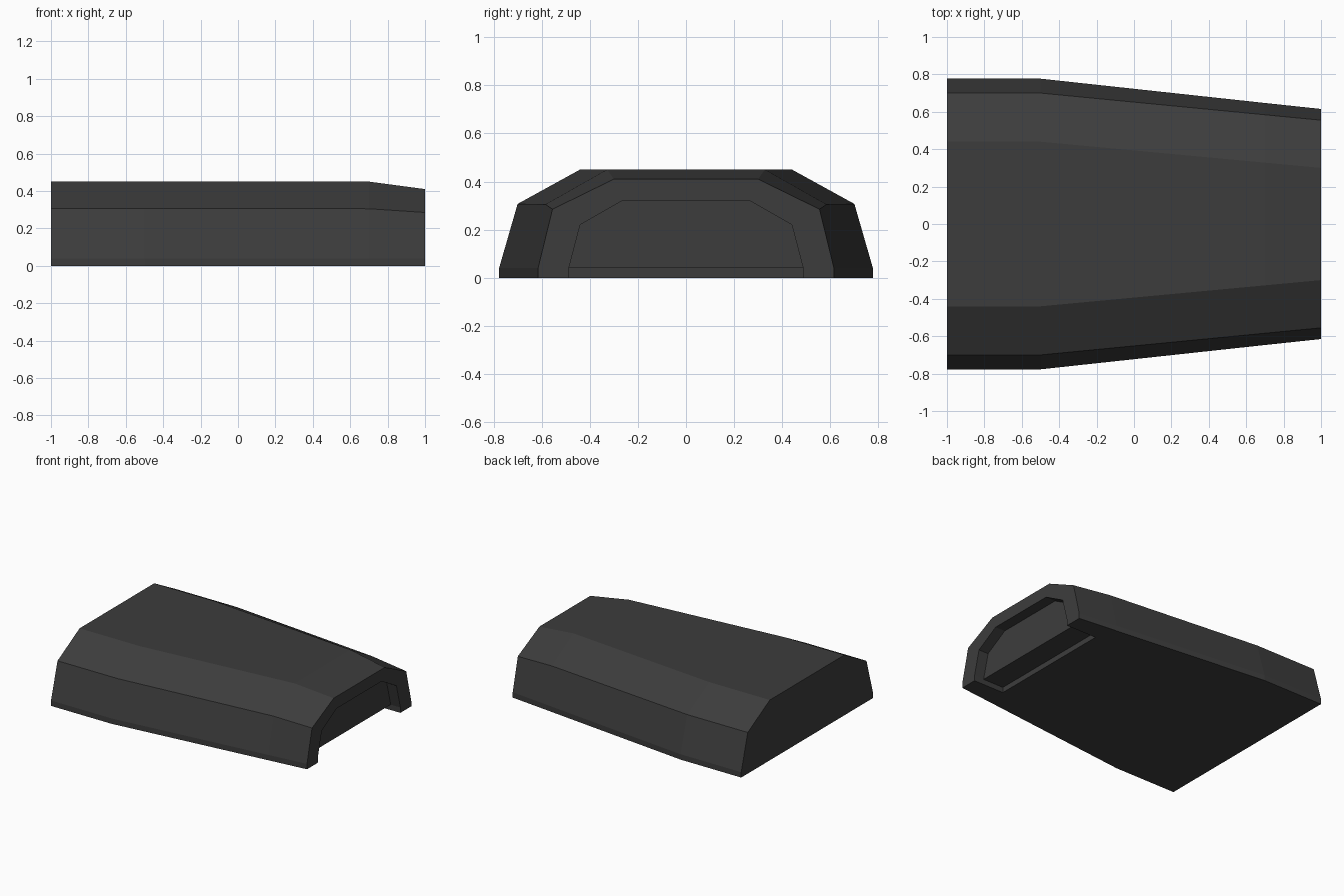
import bpy
import bmesh

cube = bpy.data.objects.get("Cube")
if cube:
    bpy.data.objects.remove(cube, do_unlink=True)

charcoal = bpy.data.materials.new("charcoal grey")
charcoal.use_nodes = True
colour = (0.046, 0.046, 0.046, 1)
charcoal.diffuse_color = colour
charcoal.node_tree.nodes["Principled BSDF"].inputs["Base Color"].default_value = colour


def loft(name, sections):
    """Skin mirrored half-profiles [(y, z), ...] placed along x, with closed ends."""
    bm = bmesh.new()
    rings = []
    for x, half in sections:
        loop = half + [(-y, z) for y, z in reversed(half)]
        rings.append([bm.verts.new((x, y, z)) for y, z in loop])
    n = len(rings[0])
    for a, b in zip(rings, rings[1:]):
        for i in range(n):
            j = (i + 1) % n
            bm.faces.new((a[i], a[j], b[j], b[i]))
    bm.faces.new(rings[0])
    bm.faces.new(rings[-1])
    bmesh.ops.recalc_face_normals(bm, faces=bm.faces)
    mesh = bpy.data.meshes.new(name)
    bm.to_mesh(mesh)
    bm.free()
    mesh.materials.append(charcoal)
    obj = bpy.data.objects.new(name, mesh)
    bpy.context.collection.objects.link(obj)
    return obj


def section(base, shoulder, top, shoulder_z, top_z):
    return [(base, 0), (base, 0.04), (shoulder, shoulder_z), (top, top_z)]


# Tapered shell: parallel rear, narrowing middle, dipping nose
wide = section(0.777, 0.70, 0.44, 0.307, 0.45)
body = loft("body_shell", [
    (-1.0, wide),
    (-0.5, wide),
    (0.7, section(0.647, 0.584, 0.328, 0.305, 0.45)),
    (1.0, section(0.615, 0.555, 0.30, 0.285, 0.41)),
])

# Shallow end recess and the deeper slot along its lower edge
recess = [(0.487, -0.1), (0.487, 0.04), (0.44, 0.22), (0.265, 0.32)]
slot = [(0.487, -0.1), (0.487, 0.04)]
cutters = [
    loft("recess_cutter", [(0.92, recess), (1.1, recess)]),
    loft("slot_cutter", [(0.75, slot), (0.96, slot)]),
]
bpy.context.view_layer.objects.active = body
for cutter in cutters:
    cutter.hide_render = True
    cut = body.modifiers.new(cutter.name, "BOOLEAN")
    cut.operation = "DIFFERENCE"
    cut.solver = "EXACT"
    cut.object = cutter
    bpy.ops.object.modifier_apply(modifier=cut.name)
    bpy.data.objects.remove(cutter, do_unlink=True)
